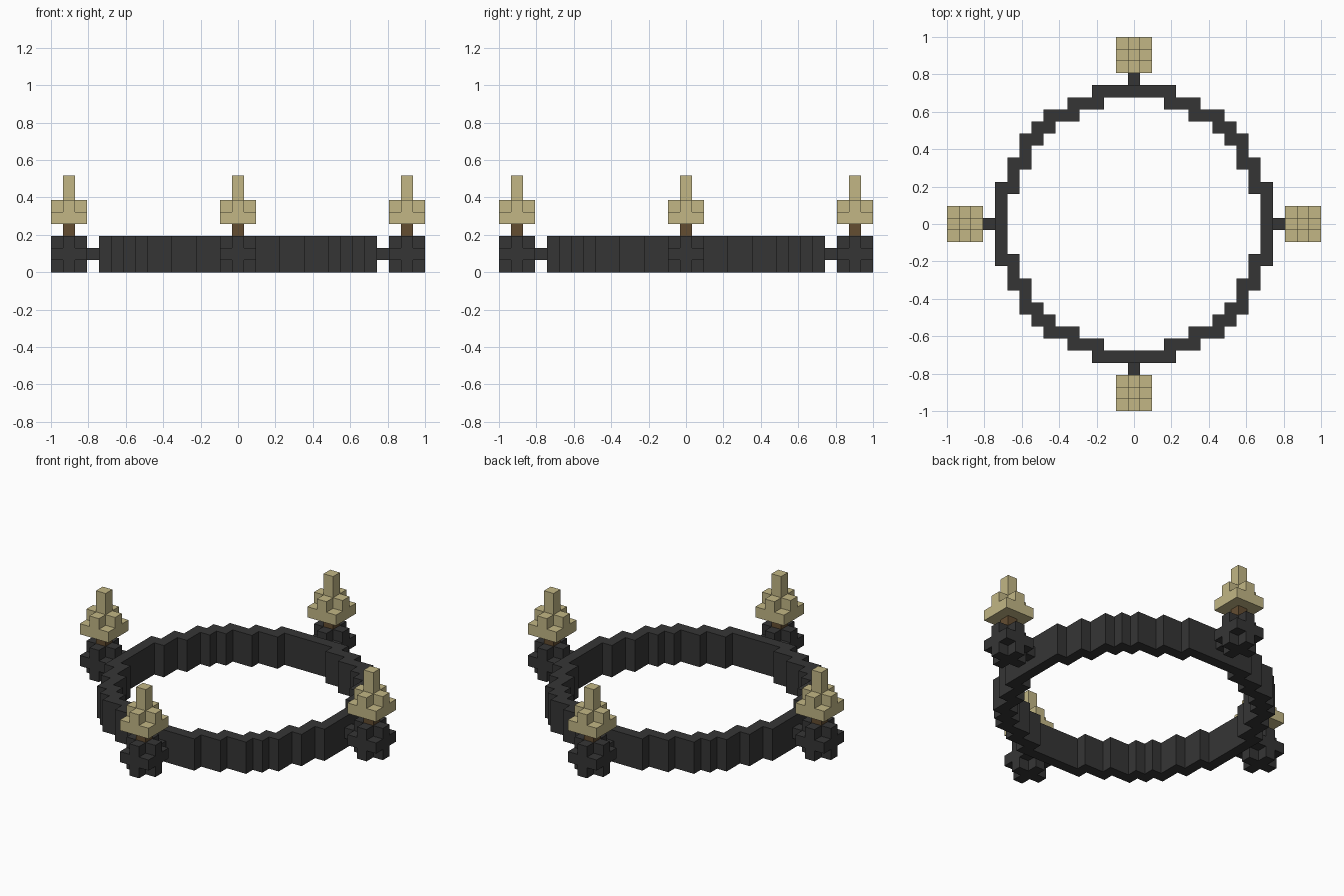
import bpy, bmesh, math
from itertools import product
from mathutils import Vector, Matrix

cube = bpy.data.objects.get("Cube")
if cube:
    bpy.data.objects.remove(cube, do_unlink=True)

V = 2 / 31  # edge length of one block


def material(name, rgb):
    m = bpy.data.materials.new(name)
    m.use_nodes = True
    m.diffuse_color = (*rgb, 1)
    bsdf = m.node_tree.nodes["Principled BSDF"]
    bsdf.inputs["Base Color"].default_value = (*rgb, 1)
    bsdf.inputs["Roughness"].default_value = 0.9
    return m


DARK = material("dark iron", (0.036, 0.036, 0.036))
WOOD = material("brown wood", (0.125, 0.074, 0.031))
FLAME = material("pale tan", (0.54, 0.47, 0.235))


def block_mesh(name, cells, mat, size=(1, 1, 1)):
    """Closed shell around a set of grid cells; z index 0 rests on z = 0."""
    cells = set(cells)
    bm = bmesh.new()
    for c in cells:
        centre = Vector((c[0], c[1], c[2] + 0.5))
        for axis, sign in product(range(3), (-1, 1)):
            n = [0, 0, 0]
            n[axis] = sign
            if tuple(a + b for a, b in zip(c, n)) in cells:
                continue
            u, w = (axis + 1) % 3, (axis + 2) % 3
            corners = []
            for a, b in ((-1, -1), (1, -1), (1, 1), (-1, 1))[::sign]:
                p = centre.copy()
                p[axis] += 0.5 * sign
                p[u] += 0.5 * a
                p[w] += 0.5 * b
                corners.append(bm.verts.new([p[i] * size[i] * V for i in range(3)]))
            bm.faces.new(corners)
    bmesh.ops.remove_doubles(bm, verts=bm.verts, dist=1e-4)
    mesh = bpy.data.meshes.new(name)
    bm.to_mesh(mesh)
    bm.free()
    mesh.materials.append(mat)
    return mesh


def place(name, mesh, matrix=Matrix()):
    ob = bpy.data.objects.new(name, mesh)
    ob.matrix_world = matrix
    bpy.context.collection.objects.link(ob)


# Stepped hoop: one eighth of the outline, mirrored, three blocks tall
eighth = [(i, j) for j, lo, hi in ((11, 0, 3), (10, 3, 5), (9, 5, 7), (8, 7, 8))
          for i in range(lo, hi + 1)]
hoop = {(sx * x, sy * y, 0) for i, j in eighth
        for x, y in ((i, j), (j, i)) for sx in (-1, 1) for sy in (-1, 1)}
place("hoop", block_mesh("hoop", hoop, DARK, (1, 1, 3)))

# Candle parts, built around their own upright axis
R = (-1, 0, 1)
holder_cells = [(x, y, z + 1) for x, y, z in product(R, R, R) if abs(x * y * z) == 0]
flame_cells = [(x, y, 4) for x, y in product(R, R)]
flame_cells += [(x, y, 5) for x, y in product(R, R) if x * y == 0]
flame_cells += [(0, 0, 6), (0, 0, 7)]
parts = {
    "holder": block_mesh("holder", holder_cells, DARK),
    "bracket": block_mesh("bracket", [(0, 2, 1)], DARK),
    "candle_stem": block_mesh("candle_stem", [(0, 0, 3)], WOOD),
    "flame": block_mesh("flame", flame_cells, FLAME),
}

# Four candles around the hoop, each bracket pointing inwards
for k, side in enumerate(("front", "right", "back", "left")):
    m = Matrix.Rotation(-k * math.pi / 2, 4, "Z") @ Matrix.Translation((0, -14 * V, 0))
    for part, mesh in parts.items():
        place(f"{side}_{part}", mesh, m)
